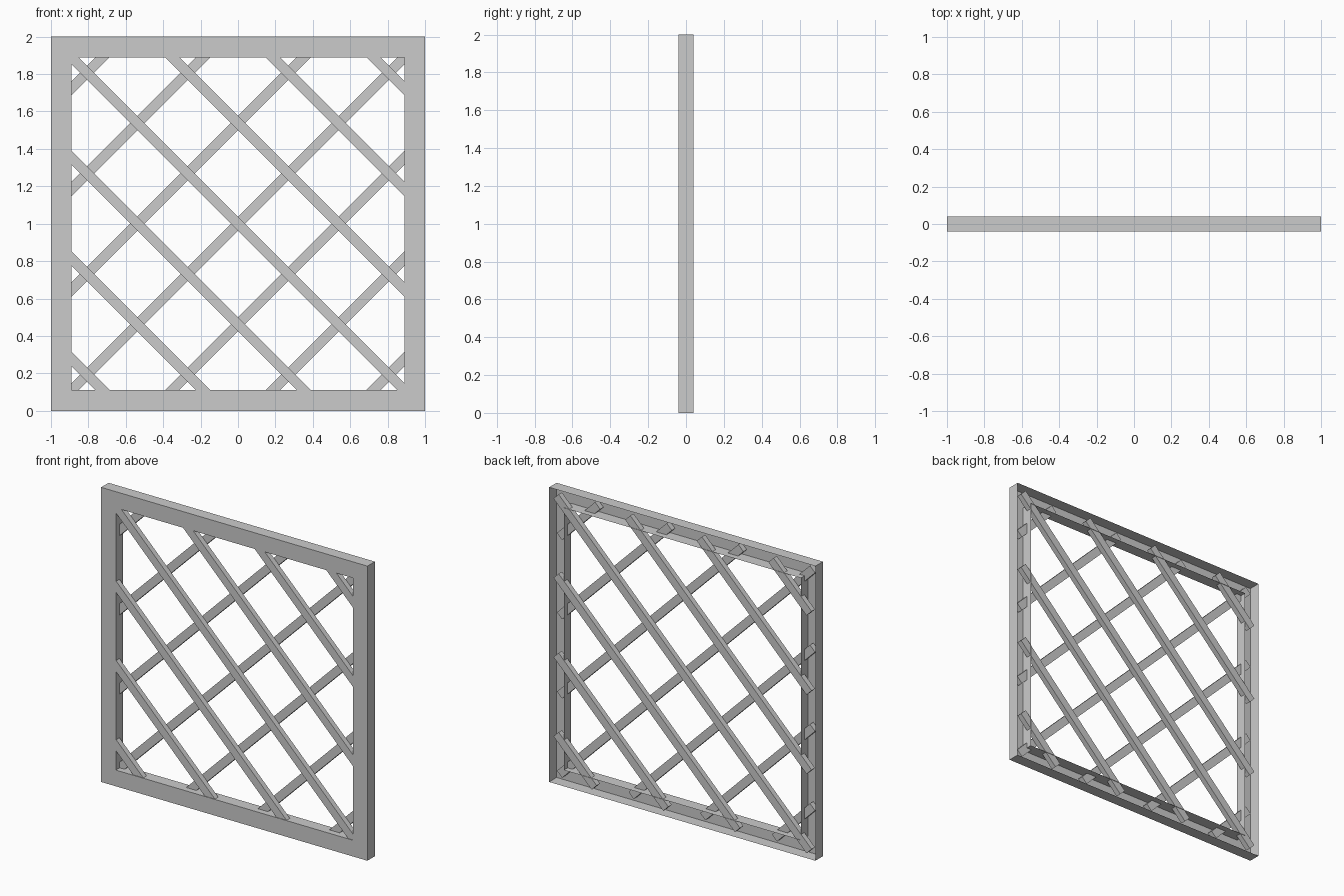
import bpy, bmesh, math
from mathutils import Matrix, Vector

cube = bpy.data.objects.get("Cube")
if cube:
    bpy.data.objects.remove(cube, do_unlink=True)

OUTER, INNER, DEPTH, MID = 1.0, 0.89, 0.04, 1.0   # half sizes, centre height
PITCH, HALF_W, THICK = 0.538, 0.027, 0.036        # slat spacing and section
OVERHANG = 0.06                                   # slat end beyond the opening

grey = bpy.data.materials.new("light_grey")
grey.use_nodes = True
grey.diffuse_color = (0.6, 0.6, 0.6, 1)
grey.node_tree.nodes["Principled BSDF"].inputs["Base Color"].default_value = (0.6, 0.6, 0.6, 1)


def finish(bm, name):
    mesh = bpy.data.meshes.new(name)
    bm.to_mesh(mesh)
    bm.free()
    mesh.materials.append(grey)
    obj = bpy.data.objects.new(name, mesh)
    bpy.context.collection.objects.link(obj)
    return obj


# Frame: channel section, open at the back, swept round a square
bm = bmesh.new()
section = [(INNER, DEPTH), (INNER, -DEPTH), (OUTER, -DEPTH), (OUTER, DEPTH)]
corners = [(-1, -1), (1, -1), (1, 1), (-1, 1)]
rings = [[bm.verts.new((sx * r, y, MID + sz * r)) for sx, sz in corners]
         for r, y in section]
for a, b in zip(rings, rings[1:]):
    for i in range(4):
        j = (i + 1) % 4
        bm.faces.new((a[i], b[i], b[j], a[j]))
finish(bm, "frame")


# Slats: diagonal bars in two layers, ends tucked into the channel
def slat_layer(name, slope, y):
    for k in range(-3, 4):
        shift = PITCH * k
        # run of the line z = slope * x + shift inside the opening
        reach = INNER + OVERHANG
        ends = sorted((-slope * reach, slope * (reach - abs(shift))))
        if shift < 0:
            ends = sorted(-e for e in ends)
        a, b = (Vector((x, y, MID + slope * x + shift)) for x in ends)
        bm = bmesh.new()
        bmesh.ops.create_cube(bm, size=1)
        bm.transform(Matrix.Translation((a + b) / 2)
                     @ Matrix.Rotation(-slope * math.pi / 4, 4, 'Y')
                     @ Matrix.Diagonal(((b - a).length, THICK, HALF_W * 2, 1)))
        finish(bm, f"{name}_{k + 4}")


slat_layer("front_slat", -1, -0.018)
slat_layer("back_slat", 1, 0.019)
